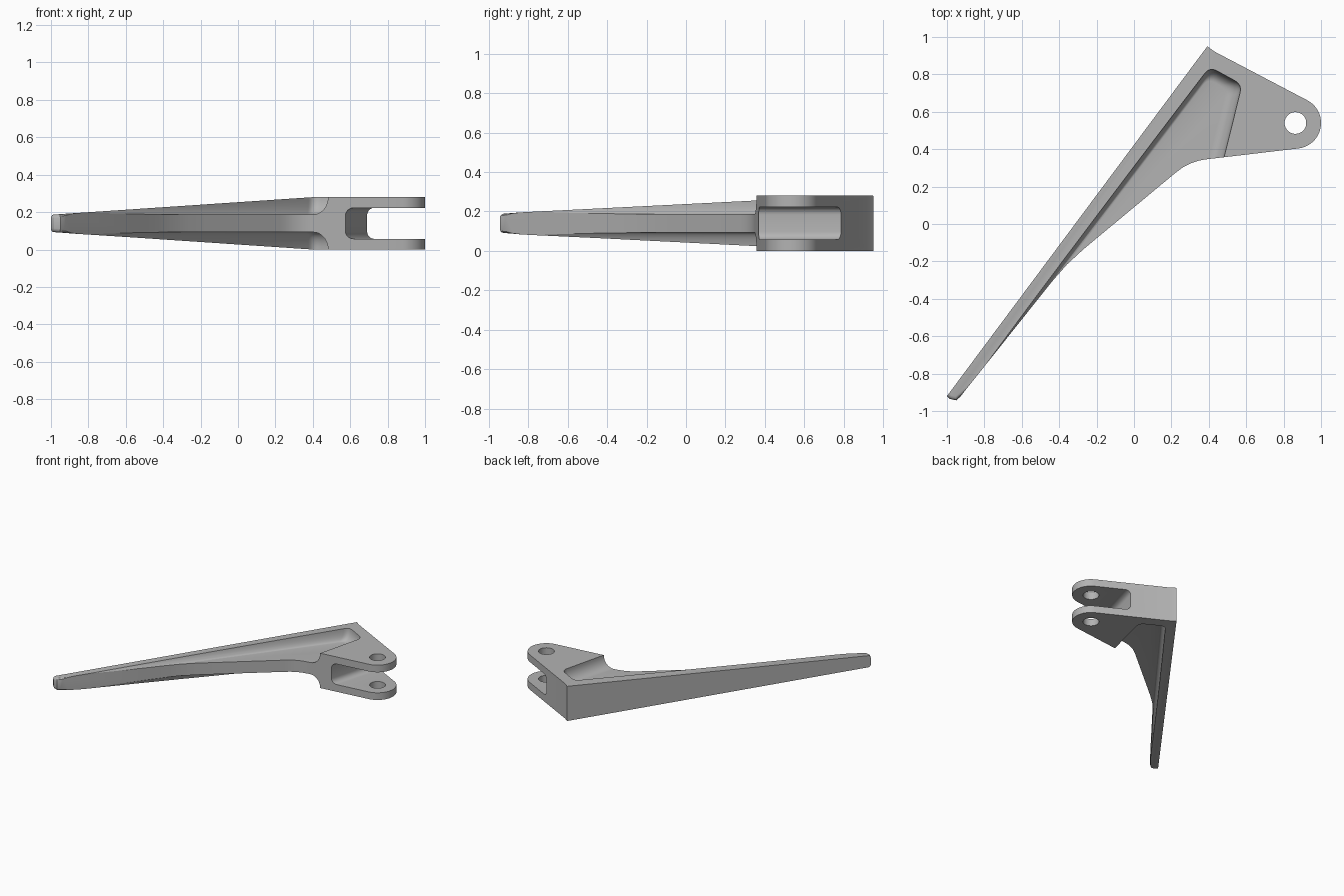
import bpy, bmesh, math
from mathutils import Vector, Matrix

cube = bpy.data.objects.get("Cube")
if cube:
    bpy.data.objects.remove(cube)

H = 0.28          # full height of the boss
MID = H / 2
WEB = 0.047       # half thickness of the web
KINK = 0.4        # the arm tapers on the tip side of this x

grey = bpy.data.materials.new("plain grey")
grey.use_nodes = True
grey.diffuse_color = (0.45, 0.45, 0.45, 1)
grey.node_tree.nodes["Principled BSDF"].inputs["Base Color"].default_value = (0.45, 0.45, 0.45, 1)


def finish(name, bm):
    bmesh.ops.recalc_face_normals(bm, faces=bm.faces)
    mesh = bpy.data.meshes.new(name)
    bm.to_mesh(mesh)
    bm.free()
    mesh.materials.append(grey)
    ob = bpy.data.objects.new(name, mesh)
    bpy.context.collection.objects.link(ob)
    return ob


def loft(bm, rings):
    """Skin a stack of equal rings of points and cap both ends."""
    loops = [[bm.verts.new(p) for p in ring] for ring in rings]
    n = len(loops[0])
    for a, b in zip(loops, loops[1:]):
        for i in range(n):
            j = (i + 1) % n
            bm.faces.new((a[i], a[j], b[j], b[i]))
    bm.faces.new(loops[0][::-1])
    bm.faces.new(loops[-1])


# Lever body: plan outline with a round fork eye
eye = Vector((0.863, 0.54))
R = 0.137
outline = [(-1, -0.92), (-0.985, -0.935), (-0.95, -0.943), (-0.93, -0.925),
           (-0.5, -0.385), (-0.43, -0.298), (-0.36, -0.218), (-0.27, -0.135),
           (-0.18, -0.06), (0.22, 0.272), (0.26, 0.302), (0.3, 0.323), (0.34, 0.337), (0.38, 0.345)]
for i in range(25):
    a = math.radians(-83 + i * 145 / 24)
    outline.append((eye.x + R * math.cos(a), eye.y + R * math.sin(a)))
outline += [(0.43, 0.922), (0.392, 0.95)]

bm = bmesh.new()
loft(bm, [[(x, y, z) for x, y in outline] for z in (0, H)])
bmesh.ops.bisect_plane(bm, geom=bm.verts[:] + bm.edges[:] + bm.faces[:],
                       plane_co=(KINK, 0, 0), plane_no=(1, 0, 0))
# Taper the arm toward its tip
for v in bm.verts:
    if v.co.x < KINK:
        half = MID - (KINK - v.co.x) / (1 + KINK) * (MID - 0.046)
        v.co.z = MID + math.copysign(half, v.co.z - MID)
# Round the tip
tip = [e for e in bm.edges
       if all(v.co.x < -0.92 for v in e.verts)
       and abs(e.verts[0].co.z - e.verts[1].co.z) < 0.02]
bmesh.ops.bevel(bm, geom=tip, offset=0.02, segments=3, profile=0.5,
                affect='EDGES', clamp_overlap=True)
lever = finish("lever", bm)


# Pocket cutters: concave fillet walls down to the web
def line_meet(p, d, q, e):
    t = ((q - p).x * e.y - (q - p).y * e.x) / (d.x * e.y - d.y * e.x)
    return p + d * t


corners = [Vector(p) for p in ((-1.02, -1.025), (0.405, 0.84), (0.578, 0.745), (0.44, 0.19), (-0.4, -1.025))]
insets = [0.03, 0.06, 0.075, 0, 0]
rounding = [0, 0.045, 0.045, 0, 0]


def pocket_ring(k):
    n = len(corners)
    lines = []
    for i in range(n):
        d = (corners[(i + 1) % n] - corners[i]).normalized()
        lines.append((corners[i] + Vector((d.y, -d.x)) * insets[i] * k, d))
    ring = []
    for i in range(n):
        (p, d), (q, e) = lines[i - 1], lines[i]
        c = line_meet(p, d, q, e)
        r = rounding[i]
        if not r:
            ring.append(c)
            continue
        a, b = c - d * r, c + e * r
        for s in range(7):
            t = s / 6
            ring.append(a * (1 - t) ** 2 + c * 2 * t * (1 - t) + b * t * t)
    return ring


cutters = []
for side, name in ((1, "upper_pocket_cutter"), (-1, "lower_pocket_cutter")):
    rings = [[(p.x, p.y, MID + side * 0.3) for p in pocket_ring(0)]]
    for s in range(9):
        a = math.pi / 2 * s / 8
        h = MID - (MID - WEB) * math.sin(a)
        rings.append([(p.x, p.y, MID + side * h) for p in pocket_ring(1 - math.cos(a))])
    bm = bmesh.new()
    loft(bm, rings)
    cutters.append(finish(name, bm))

# Fork slot cutter: box with rounded long edges
start, end = Vector((0.575, 0.37)), Vector((0.69, 0.785))
d = (end - start).normalized()
n = Vector((d.y, -d.x))
bm = bmesh.new()
bmesh.ops.create_cube(bm, size=1)
bmesh.ops.scale(bm, vec=(0.8, 1.4, 0.165), verts=bm.verts)
inner = [e for e in bm.edges if all(v.co.x < 0 for v in e.verts)
         and abs(e.verts[0].co.y - e.verts[1].co.y) > 1]
bmesh.ops.bevel(bm, geom=inner, offset=0.04, segments=6, profile=0.5, affect='EDGES')
centre = (start + end) / 2 + n * 0.4
bmesh.ops.transform(bm, verts=bm.verts, matrix=Matrix.Translation((centre.x, centre.y, MID))
                    @ Matrix.Rotation(math.atan2(n.y, n.x), 4, 'Z'))
cutters.append(finish("fork_slot_cutter", bm))

# Pin hole cutter
bm = bmesh.new()
bmesh.ops.create_cone(bm, cap_ends=True, segments=40, radius1=0.058, radius2=0.058, depth=1,
                      matrix=Matrix.Translation((eye.x, eye.y, MID)))
cutters.append(finish("pin_hole_cutter", bm))

# Cut the lever and shade it
bpy.ops.object.select_all(action='DESELECT')
bpy.context.view_layer.objects.active = lever
lever.select_set(True)
for c in cutters:
    c.hide_render = True
    m = lever.modifiers.new(c.name, 'BOOLEAN')
    m.operation = 'DIFFERENCE'
    m.solver = 'EXACT'
    m.object = c
    bpy.ops.object.modifier_apply(modifier=m.name)
for c in cutters:
    bpy.data.objects.remove(c)
bpy.ops.object.shade_smooth_by_angle(angle=math.radians(30))
